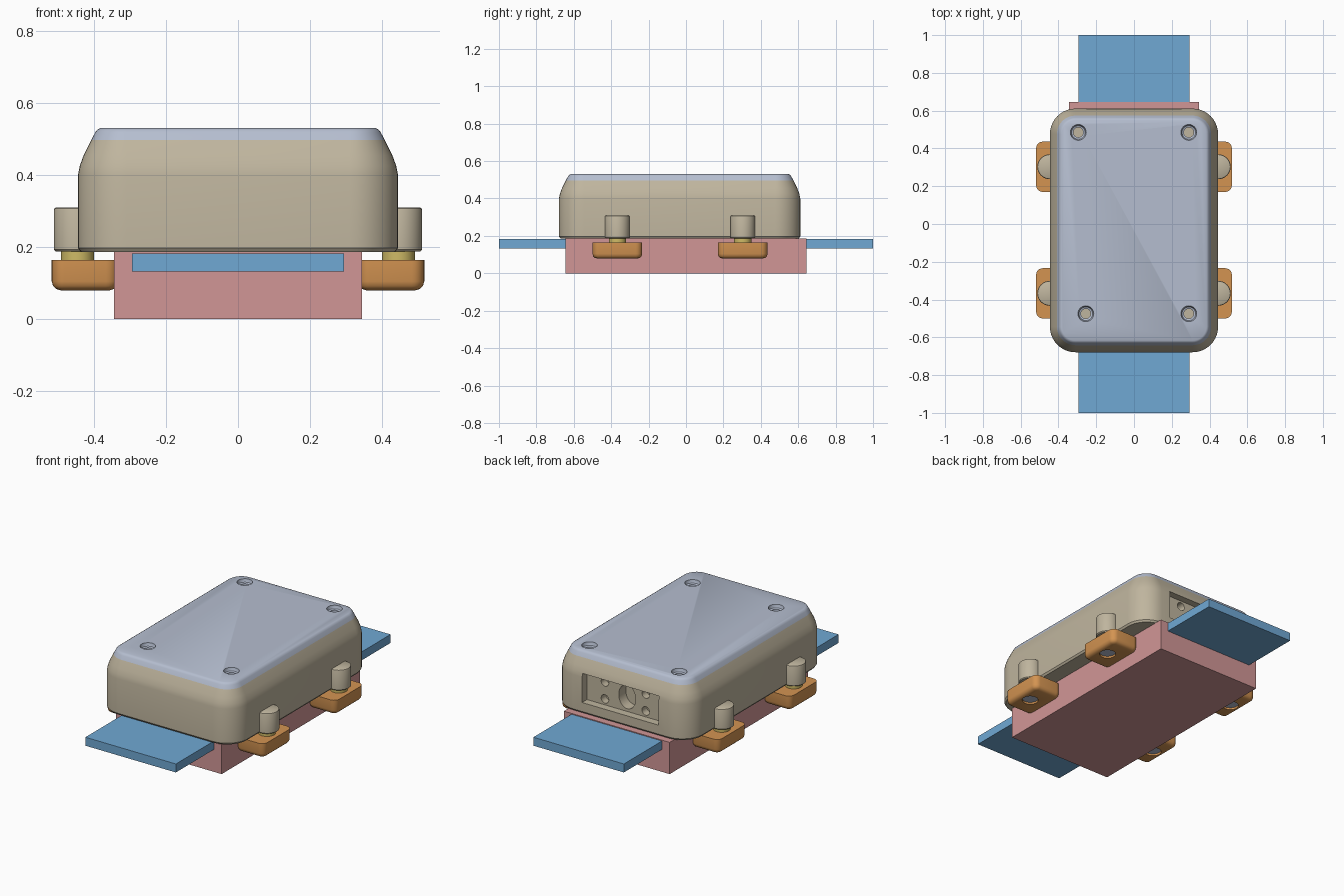
import bpy, bmesh, math
from mathutils import Matrix, Vector

if "Cube" in bpy.data.objects:
    bpy.data.objects.remove(bpy.data.objects["Cube"], do_unlink=True)


def material(name, srgb):
    lin = [((c + 0.055) / 1.055) ** 2.4 for c in srgb] + [1.0]
    m = bpy.data.materials.new(name)
    m.use_nodes = True
    m.diffuse_color = lin
    m.node_tree.nodes["Principled BSDF"].inputs["Base Color"].default_value = lin
    return m


BEIGE = material("beige", (0.75, 0.71, 0.62))
GREY = material("blue grey", (0.71, 0.745, 0.815))
PINK = material("dusty pink", (0.82, 0.59, 0.59))
BLUE = material("strap blue", (0.44, 0.66, 0.83))
ORANGE = material("orange", (0.83, 0.58, 0.32))
BRASS = material("brass", (0.81, 0.73, 0.40))


def finish(name, bm, mat, smooth=True):
    bmesh.ops.recalc_face_normals(bm, faces=bm.faces)
    mesh = bpy.data.meshes.new(name)
    bm.to_mesh(mesh)
    bm.free()
    mesh.materials.append(mat)
    ob = bpy.data.objects.new(name, mesh)
    bpy.context.collection.objects.link(ob)
    if smooth:
        shade(ob)
    return ob


def shade(ob):
    bpy.ops.object.select_all(action='DESELECT')
    ob.select_set(True)
    bpy.context.view_layer.objects.active = ob
    bpy.ops.object.shade_smooth_by_angle(angle=math.radians(32))


def box(name, lo, hi, mat):
    lo, hi = Vector(lo), Vector(hi)
    bm = bmesh.new()
    bmesh.ops.create_cube(bm, size=1, matrix=Matrix.Translation((lo + hi) / 2)
                          @ Matrix.Diagonal((*(hi - lo), 1)))
    return finish(name, bm, mat, False)


def loft(name, rings, mat):
    """Skin a stack of equal-length point rings and cap both ends."""
    bm = bmesh.new()
    loops = [[bm.verts.new(p) for p in ring] for ring in rings]
    n = len(loops[0])
    for a, b in zip(loops, loops[1:]):
        for i in range(n):
            j = (i + 1) % n
            bm.faces.new((a[i], a[j], b[j], b[i]))
    bm.faces.new(loops[0])
    bm.faces.new(loops[-1])
    return finish(name, bm, mat)


def rounded(name, centre, half, radius, levels, mat, seg=10):
    """Rounded rectangle lofted through (inset, z) levels."""
    rings = []
    for inset, z in levels:
        ring = []
        r = radius - inset
        for k, (sx, sy) in enumerate(((1, 1), (-1, 1), (-1, -1), (1, -1))):
            for i in range(seg + 1):
                a = (k + i / seg) * math.pi / 2
                ring.append((centre[0] + sx * (half[0] - radius) + r * math.cos(a),
                             centre[1] + sy * (half[1] - radius) + r * math.sin(a), z))
        rings.append(ring)
    return loft(name, rings, mat)


def turned(name, centre, profile, mat, seg=32):
    """Round part about a vertical axis from (radius, z) pairs."""
    turn = [2 * math.pi * i / seg for i in range(seg)]
    return loft(name, [[(centre[0] + r * math.cos(a), centre[1] + r * math.sin(a), z)
                        for a in turn] for r, z in profile], mat)


def bore(x, z, rx, rz, y0, y1):
    """Cutter running along y."""
    turn = [2 * math.pi * i / 32 for i in range(32)]
    return loft("bore", [[(x + rx * math.cos(a), y, z + rz * math.sin(a))
                          for a in turn] for y in (y0, y1)], BEIGE)


def cut(ob, cutters):
    for c in cutters:
        c.hide_render = True
        mod = ob.modifiers.new("cut", 'BOOLEAN')
        mod.operation = 'DIFFERENCE'
        mod.solver = 'EXACT'
        mod.object = c
        bpy.context.view_layer.objects.active = ob
        bpy.ops.object.modifier_apply(modifier=mod.name)
        bpy.data.objects.remove(c, do_unlink=True)
    shade(ob)


# Base block and the strap through it
box("base_block", (-0.345, -0.645, 0), (0.345, 0.645, 0.187), PINK)
for name, y0, y1 in (("front_strap", -1, -0.64), ("back_strap", 0.64, 1)):
    box(name, (-0.295, y0, 0.132), (0.295, y1, 0.182), BLUE)

# Housing with a rounded shoulder, and its connector recess at the back
MID, HALF, R = (0, -0.034), (0.445, 0.645), 0.135
case = rounded("case", MID, HALF, R,
               [(0.008, 0.186), (0, 0.197), (0, 0.40), (0.005, 0.425),
                (0.016, 0.455), (0.037, 0.497)], BEIGE)
cutters = [box("recess", (-0.25, 0.565, 0.25), (0.25, 0.7, 0.42), BEIGE)]
for x in (-0.133, 0.133):
    for z in (0.285, 0.385):
        cutters.append(bore(x, z, 0.025, 0.025, 0.52, 0.6))
cutters.append(bore(-0.012, 0.336, 0.055, 0.07, 0.5, 0.6))
cut(case, cutters)

# Lid with four countersunk screw holes
lid = rounded("lid", MID, HALF, R,
              [(0.037, 0.497), (0.048, 0.518), (0.053, 0.525), (0.062, 0.53)], GREY)
holes = ((-0.295, 0.485), (0.29, 0.485), (-0.255, -0.475), (0.29, -0.475))
cut(lid, [turned("screw_hole", p, [(0.026, 0.48), (0.026, 0.508), (0.036, 0.512),
                                   (0.042, 0.528), (0.042, 0.55)], GREY)
          for p in holes])

# Side mounts: clamp foot, brass stud and post at each corner
for sx, side in ((1, "left"), (-1, "right")):
    for y, end in ((-0.367, "front"), (0.303, "back")):
        tag = f"{end}_{side}"
        axis = (sx * 0.446, y)
        foot = rounded(f"{tag}_foot", (sx * 0.425, y), (0.093, 0.133), 0.035,
                       [(0.025, 0.079), (0.012, 0.083), (0.004, 0.091),
                        (0, 0.104), (0, 0.164)], ORANGE, 6)
        cut(foot, [turned("foot_hole", axis, [(0.045, 0.05), (0.045, 0.1)], ORANGE)])
        turned(f"{tag}_bolt_end", axis, [(0.044, 0.09), (0.044, 0.105)], GREY)
        turned(f"{tag}_stud", axis, [(0.046, 0.155), (0.046, 0.195)], BRASS)
        turned(f"{tag}_post", axis,
               [(0.061, 0.187), (0.066, 0.192), (0.066, 0.302),
                (0.064, 0.307), (0.059, 0.31)], BEIGE)
